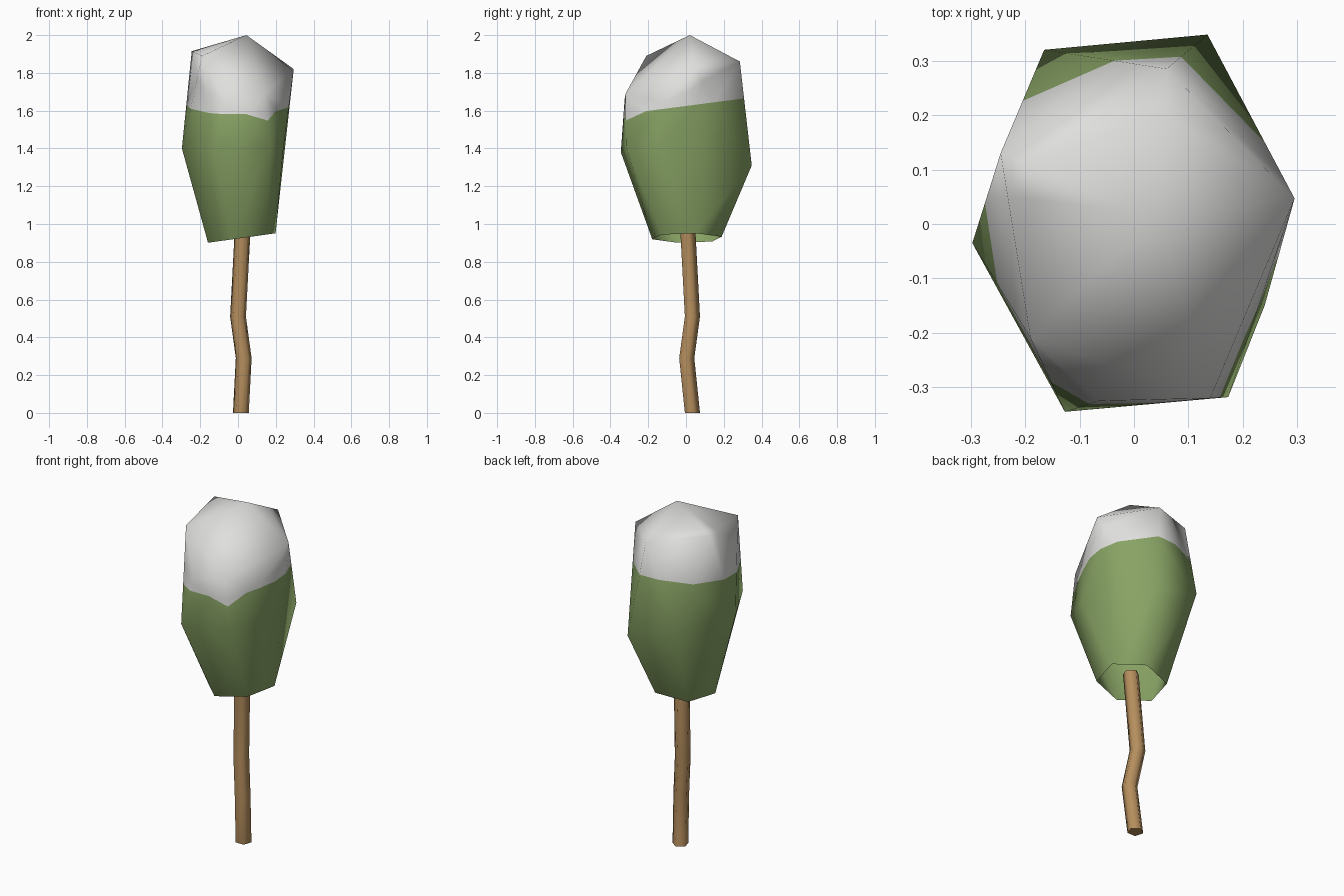
import bpy, bmesh, math
from mathutils import Vector

if "Cube" in bpy.data.objects:
    bpy.data.objects.remove(bpy.data.objects["Cube"])


def material(name, rgb):
    m = bpy.data.materials.new(name)
    m.diffuse_color = (*rgb, 1.0)
    m.use_nodes = True
    m.node_tree.nodes["Principled BSDF"].inputs["Base Color"].default_value = m.diffuse_color
    return m


green = material("leaf green", (0.25, 0.37, 0.13))
snow = material("snow white", (0.74, 0.74, 0.73))
brown = material("bark brown", (0.46, 0.27, 0.11))


def finish(bm, name, mats):
    for f in bm.faces:
        f.smooth = True
    me = bpy.data.meshes.new(name)
    bm.to_mesh(me)
    bm.free()
    for m in mats:
        me.materials.append(m)
    ob = bpy.data.objects.new(name, me)
    bpy.context.collection.objects.link(ob)


# Crooked trunk: five-sided rings swept along a bent path
path = [(0.015, 0.03, 0.0), (0.03, 0.0, 0.29), (0.0, 0.03, 0.51), (0.025, 0.005, 0.98)]
N = 5
bm = bmesh.new()
rings = []
for x, y, z in path:
    rings.append([bm.verts.new((x + 0.044 * math.cos(math.tau * i / N + 0.3),
                                y + 0.044 * math.sin(math.tau * i / N + 0.3), z))
                  for i in range(N)])
for a, b in zip(rings, rings[1:]):
    for i in range(N):
        j = (i + 1) % N
        bm.faces.new((a[i], a[j], b[j], b[i]))
caps = [bm.faces.new(rings[0][::-1]), bm.faces.new(rings[-1])]
bmesh.ops.split_edges(bm, edges=list({e for f in caps for e in f.edges}))
finish(bm, "trunk", [brown])

# Crown: convex shell over irregular rings, open underneath
middle = [(-0.297, -0.035, 1.40), (-0.127, -0.345, 1.38), (0.173, -0.318, 1.42),
          (0.24, -0.15, 1.40), (0.135, 0.348, 1.31), (-0.165, 0.32, 1.40)]
upper = [(0.295, 0.047, 1.82), (0.06, 0.285, 1.86), (-0.245, 0.13, 1.915),
         (-0.19, -0.21, 1.89), (-0.065, -0.325, 1.66), (0.14, -0.32, 1.69), (0.045, 0.02, 2.0)]
lower = []
for k in range(6):
    a = math.radians(15 + 60 * k)
    x, y = 0.02 + 0.185 * math.cos(a), 0.005 + 0.19 * math.sin(a)
    lower.append((x, y, 0.923 + 0.14 * x))
bm = bmesh.new()
for p in lower + middle + upper:
    bm.verts.new(p)
bmesh.ops.convex_hull(bm, input=bm.verts[:])
under = [f for f in bm.faces if all(v.co.z < 1.0 for v in f.verts)]
bmesh.ops.delete(bm, geom=under, context='FACES')
bmesh.ops.recalc_face_normals(bm, faces=bm.faces[:])
if sum(f.normal.dot(f.calc_center_median() - Vector((0, 0, 1.45))) for f in bm.faces) < 0:
    bmesh.ops.reverse_faces(bm, faces=bm.faces[:])

# Snow line: two sloping cuts, one dipping at the front right corner
planes = [(Vector((0, 0, 1.625)), Vector((0, -0.13, 1))),
          (Vector((0.175, -0.305, 1.55)), Vector((0.35, -0.61, 1)))]
for co, no in planes:
    bmesh.ops.bisect_plane(bm, geom=bm.verts[:] + bm.edges[:] + bm.faces[:],
                           plane_co=co, plane_no=no, dist=1e-4)
for f in bm.faces:
    c = f.calc_center_median()
    f.material_index = int(c.z > 1.45 and any((c - co).dot(no) > 0 for co, no in planes))
finish(bm, "snowy_crown", [green, snow])
